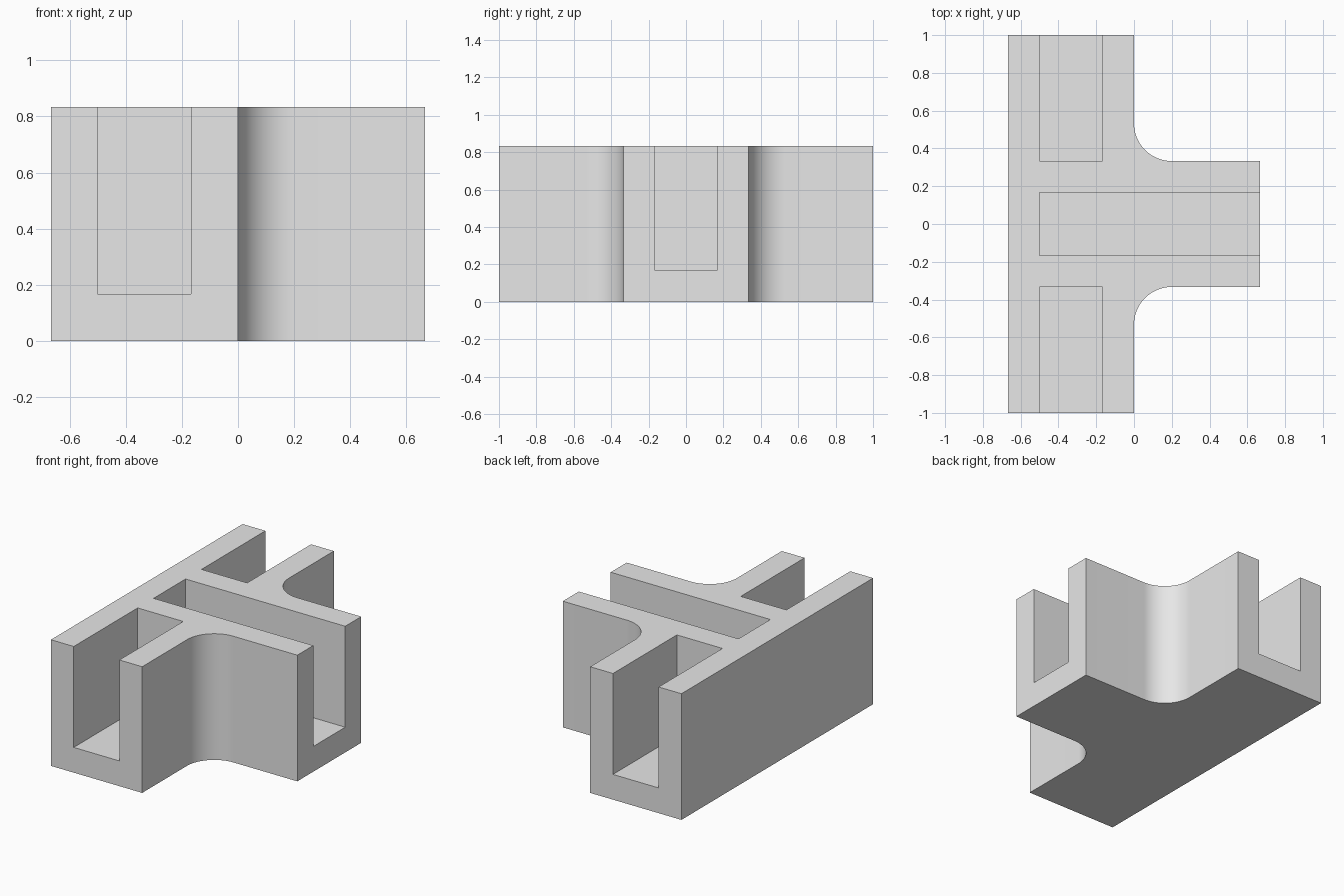
import bpy
import bmesh
from math import sin, cos, pi
from mathutils import Matrix, Vector

if "Cube" in bpy.data.objects:
    bpy.data.objects.remove(bpy.data.objects["Cube"], do_unlink=True)

U = 1 / 6               # wall and floor thickness
HEIGHT = 5 * U
RADIUS = 0.2            # inner corner fillet
STEPS = 24

grey = bpy.data.materials.new("light grey")
grey.use_nodes = True
grey.diffuse_color = (0.8, 0.8, 0.8, 1)
grey.node_tree.nodes["Principled BSDF"].inputs["Base Color"].default_value = (0.8, 0.8, 0.8, 1)


def make_object(name, bm):
    mesh = bpy.data.meshes.new(name)
    bmesh.ops.recalc_face_normals(bm, faces=bm.faces)
    bm.to_mesh(mesh)
    bm.free()
    mesh.materials.append(grey)
    obj = bpy.data.objects.new(name, mesh)
    bpy.context.collection.objects.link(obj)
    return obj


def box(name, low, high):
    low, high = Vector(low), Vector(high)
    bm = bmesh.new()
    bmesh.ops.create_cube(bm, size=1, matrix=Matrix.Translation((low + high) / 2)
                          @ Matrix.Diagonal((*(high - low), 1)))
    return make_object(name, bm)


# T-shaped block: back half of the outline, then its mirror
half = [(4 * U, 2 * U)]
for i in range(STEPS + 1):
    a = pi / 2 * i / STEPS
    half.append((RADIUS - RADIUS * sin(a), 2 * U + RADIUS - RADIUS * cos(a)))
half += [(0, 1), (-4 * U, 1)]
outline = half + [(x, -y) for x, y in reversed(half)]

bm = bmesh.new()
base = bm.faces.new([bm.verts.new((x, y, 0)) for x, y in outline])
top = bmesh.ops.extrude_face_region(bm, geom=[base])["geom"]
bmesh.ops.translate(bm, vec=(0, 0, HEIGHT),
                    verts=[v for v in top if isinstance(v, bmesh.types.BMVert)])
block = make_object("channel_block", bm)

# Open-ended channels cut down to the floor
cutters = [
    box("back_channel", (-3 * U, 2 * U, U), (-U, 1.2, 1)),
    box("front_channel", (-3 * U, -1.2, U), (-U, -2 * U, 1)),
    box("side_channel", (-3 * U, -U, U), (0.9, U, 1)),
]
bpy.context.view_layer.objects.active = block
for cutter in cutters:
    cutter.hide_render = True
    mod = block.modifiers.new(cutter.name, "BOOLEAN")
    mod.operation = "DIFFERENCE"
    mod.solver = "EXACT"
    mod.object = cutter
    bpy.ops.object.modifier_apply(modifier=mod.name)
    bpy.data.objects.remove(cutter, do_unlink=True)

# Smooth fillets with crisp edges elsewhere
bpy.ops.object.select_all(action="DESELECT")
block.select_set(True)
bpy.ops.object.shade_smooth_by_angle(angle=pi / 6)
